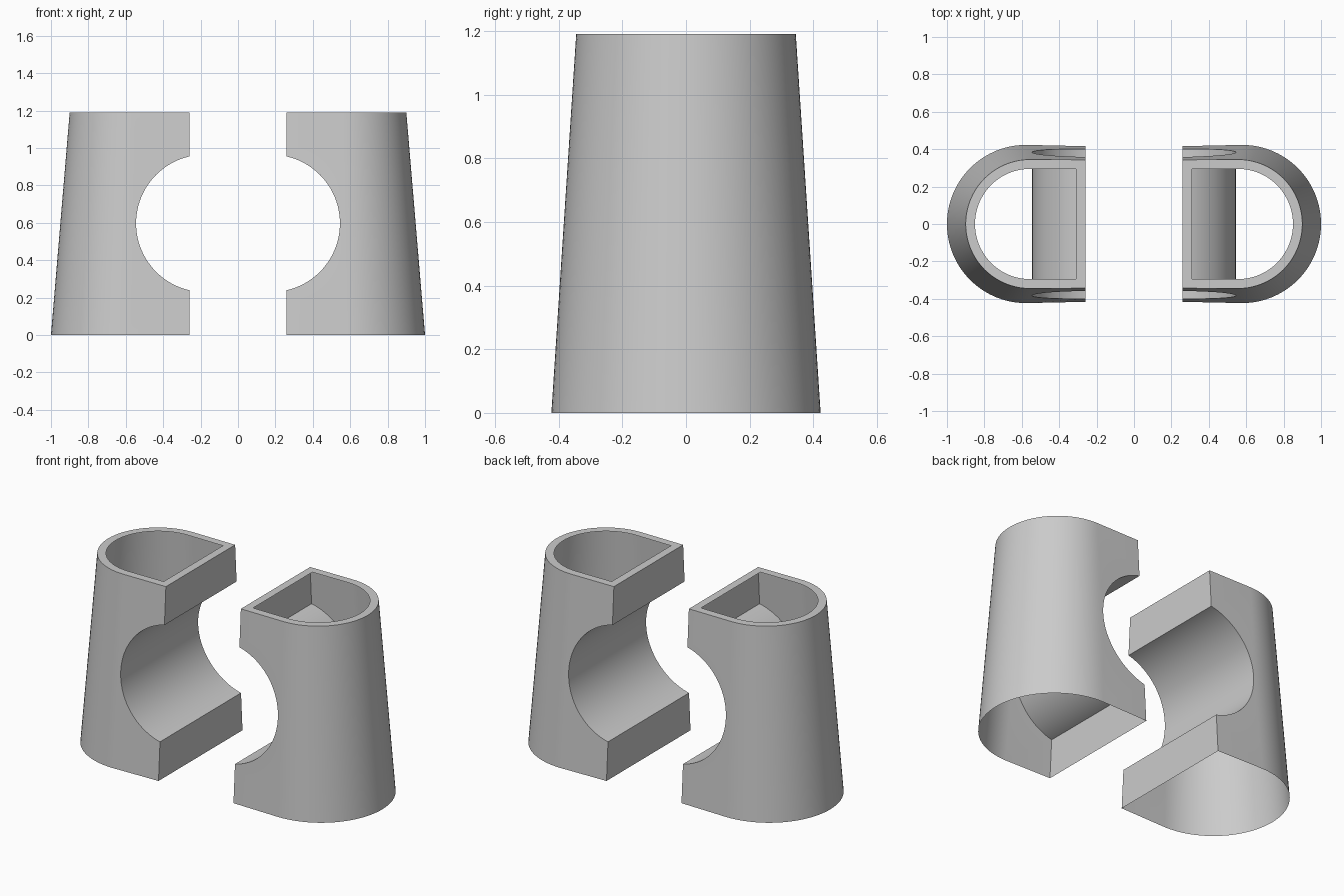
import bpy
import bmesh
import math
from mathutils import Matrix

cube = bpy.data.objects.get("Cube")
if cube:
    bpy.data.objects.remove(cube, do_unlink=True)

HEIGHT = 1.19
INNER_X = 0.26
RIM = 0.05

grey = bpy.data.materials.new("light_grey")
grey.use_nodes = True
colour = (0.6, 0.6, 0.6, 1)
grey.diffuse_color = colour
grey.node_tree.nodes["Principled BSDF"].inputs["Base Color"].default_value = colour


def add_object(name, bm):
    bmesh.ops.recalc_face_normals(bm, faces=bm.faces)
    mesh = bpy.data.meshes.new(name)
    bm.to_mesh(mesh)
    bm.free()
    obj = bpy.data.objects.new(name, mesh)
    bpy.context.collection.objects.link(obj)
    return obj


def d_ring(bm, side, z, centre, radius, flat_y, steps=40):
    """D-shaped outline: straight inner edge, round outer end."""
    points = [(INNER_X, -flat_y)]
    for i in range(steps + 1):
        a = math.pi * (i / steps - 0.5)
        points.append((centre + radius * math.cos(a), radius * math.sin(a)))
    points.append((INNER_X, flat_y))
    return [bm.verts.new((side * x, y, z)) for x, y in points]


def build_half(name, side):
    # Tapered solid body
    bm = bmesh.new()
    low = d_ring(bm, side, 0, 0.577, 0.423, 0.416)
    high = d_ring(bm, side, HEIGHT, 0.555, 0.345, 0.343)
    bm.faces.new(low)
    bm.faces.new(high)
    for i in range(len(low)):
        j = (i + 1) % len(low)
        bm.faces.new((low[i], low[j], high[j], high[i]))
    body = add_object(name, bm)

    # Round channel running front to back
    bm = bmesh.new()
    place = Matrix.Translation((side * 0.178, 0, 0.597)) @ Matrix.Rotation(math.pi / 2, 4, "X")
    bmesh.ops.create_cone(bm, cap_ends=True, segments=96, radius1=0.367,
                          radius2=0.367, depth=2, matrix=place)
    cutter = add_object(name + "_cutter", bm)
    cut = body.modifiers.new("channel", "BOOLEAN")
    cut.operation = "DIFFERENCE"
    cut.solver = "EXACT"
    cut.object = cutter
    bpy.context.view_layer.update()
    graph = bpy.context.evaluated_depsgraph_get()
    mesh = bpy.data.meshes.new_from_object(body.evaluated_get(graph))
    body.modifiers.clear()
    bpy.data.objects.remove(cutter, do_unlink=True)

    # Open the bottom, and leave only a flat rim on top
    bm = bmesh.new()
    bm.from_mesh(mesh)
    bottom = [f for f in bm.faces if all(v.co.z < 0.001 for v in f.verts)]
    bmesh.ops.delete(bm, geom=bottom, context="FACES")
    top = [f for f in bm.faces if all(v.co.z > HEIGHT - 0.001 for v in f.verts)]
    bmesh.ops.inset_region(bm, faces=top, thickness=RIM, use_even_offset=True)
    bmesh.ops.delete(bm, geom=top, context="FACES")
    bm.to_mesh(mesh)
    bm.free()
    body.data = mesh
    mesh.materials.clear()
    mesh.materials.append(grey)

    bpy.ops.object.select_all(action="DESELECT")
    body.select_set(True)
    bpy.context.view_layer.objects.active = body
    bpy.ops.object.shade_smooth_by_angle(angle=math.radians(30))


build_half("left_half", 1)
build_half("right_half", -1)
